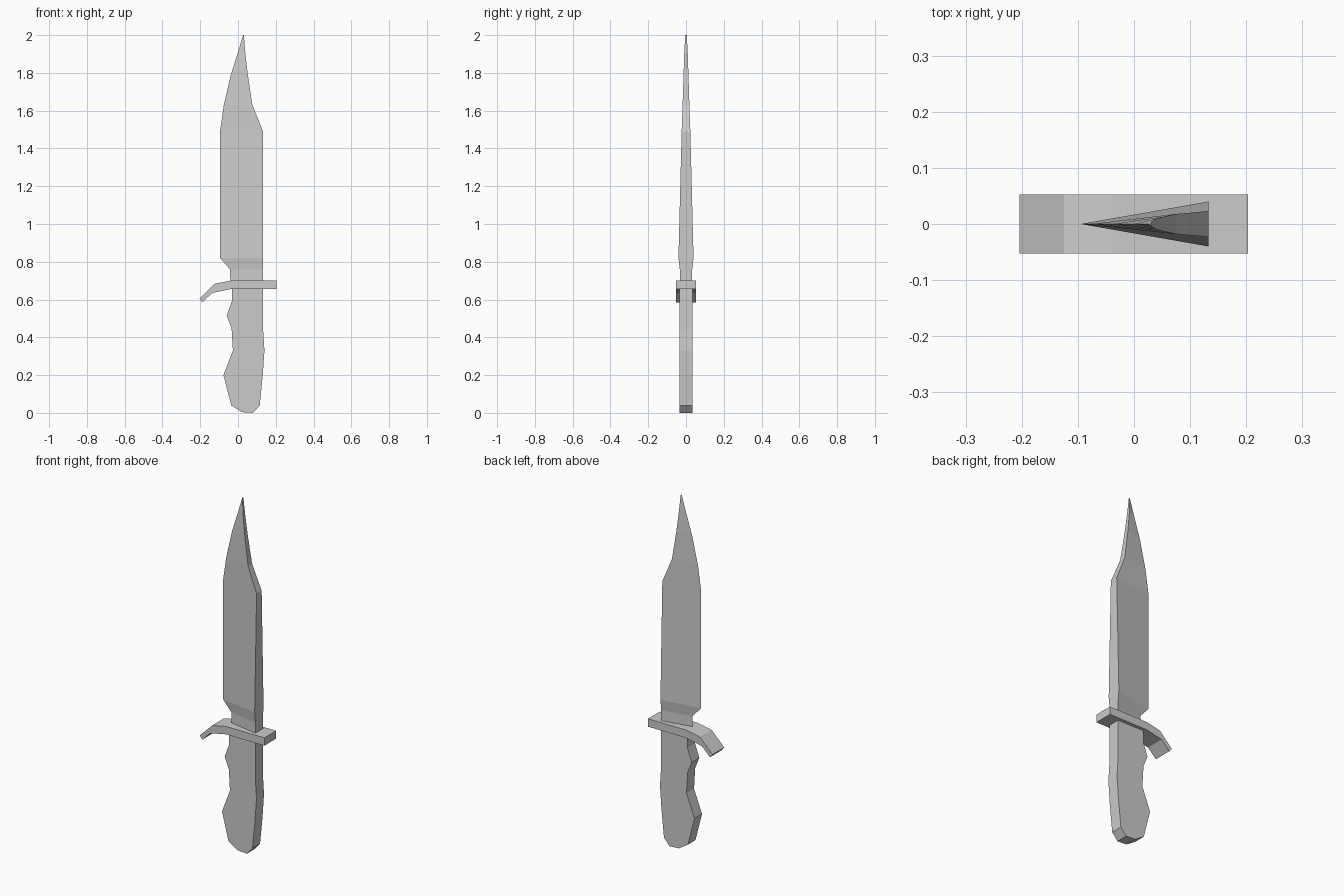
import bpy, bmesh

if "Cube" in bpy.data.objects:
    bpy.data.objects.remove(bpy.data.objects["Cube"])


def finish(bm, name):
    bmesh.ops.recalc_face_normals(bm, faces=bm.faces)
    mesh = bpy.data.meshes.new(name)
    bm.to_mesh(mesh)
    bm.free()
    obj = bpy.data.objects.new(name, mesh)
    bpy.context.collection.objects.link(obj)
    return obj


def extrude_profile(name, points, half):
    """Flat x-z outline given thickness along y."""
    bm = bmesh.new()
    face = bm.faces.new([bm.verts.new((x, -half, z)) for x, z in points])
    new = bmesh.ops.extrude_face_region(bm, geom=[face])["geom"]
    verts = [v for v in new if isinstance(v, bmesh.types.BMVert)]
    bmesh.ops.translate(bm, verts=verts, vec=(0, 2 * half, 0))
    return finish(bm, name)


# Blade: wedge sections as (z, cutting edge x, spine x, spine half thickness)
sections = [
    (0.67, -0.04, 0.133, 0.033),
    (0.76, -0.042, 0.133, 0.033),
    (0.82, -0.095, 0.133, 0.040),
    (1.49, -0.095, 0.133, 0.023),
    (1.63, -0.075, 0.076, 0.018),
    (1.79, -0.038, 0.052, 0.013),
    (1.91, 0.000, 0.038, 0.009),
    (2.00, 0.027, 0.031, 0.004),
]
bm = bmesh.new()
rings = [[bm.verts.new(p) for p in ((e, 0, z), (s, -t, z), (s, t, z))]
         for z, e, s, t in sections]
for a, b in zip(rings, rings[1:]):
    for i in range(3):
        j = (i + 1) % 3
        bm.faces.new((a[i], a[j], b[j], b[i]))
bm.faces.new(rings[0])
bm.faces.new(rings[-1])
finish(bm, "blade")

# Guard with one drooping end
extrude_profile("guard", [
    (0.203, 0.70), (-0.04, 0.70), (-0.125, 0.683), (-0.204, 0.605),
    (-0.188, 0.585), (-0.137, 0.635), (-0.04, 0.655), (0.203, 0.655)], 0.053)

# Handle with finger grooves
extrude_profile("handle", [
    (-0.033, 0.67), (-0.033, 0.59), (-0.06, 0.515), (-0.034, 0.45),
    (-0.027, 0.33), (-0.077, 0.20), (-0.036, 0.04), (0.02, 0.004),
    (0.08, 0.0), (0.115, 0.04), (0.131, 0.20), (0.14, 0.33),
    (0.133, 0.44), (0.133, 0.67)], 0.034)
